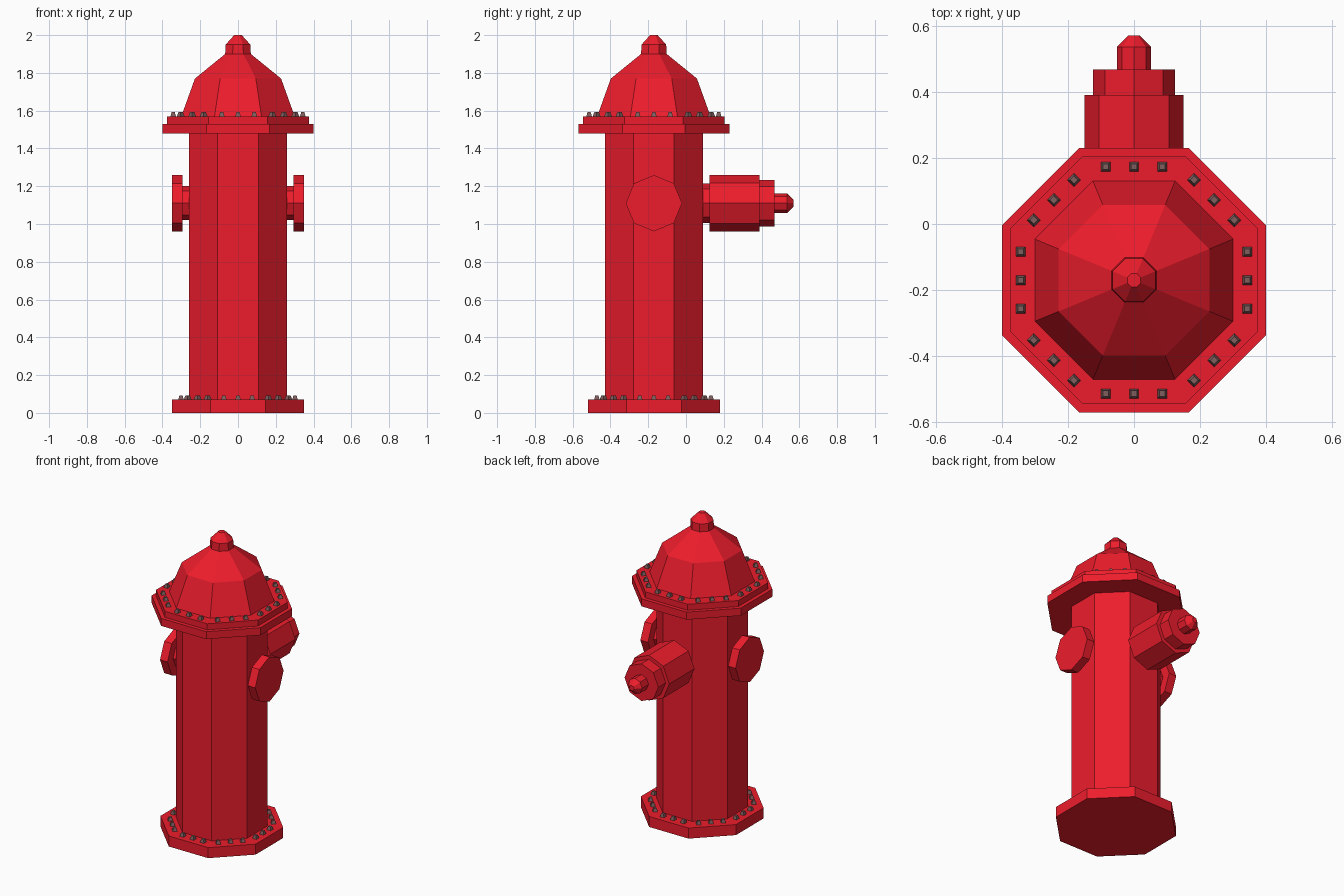
import bpy, bmesh, math
from mathutils import Matrix, Vector

if "Cube" in bpy.data.objects:
    bpy.data.objects.remove(bpy.data.objects["Cube"])

AXIS_Y = -0.17      # hydrant's vertical axis
PORT_Z = 1.11       # height of the outlets
COS = math.cos(math.pi / 8)


def material(name, color):
    m = bpy.data.materials.new(name)
    m.diffuse_color = (*color, 1)
    m.use_nodes = True
    m.node_tree.nodes["Principled BSDF"].inputs["Base Color"].default_value = m.diffuse_color
    return m


RED = material("red_paint", (0.85, 0.012, 0.025))
BOLT = material("bolt_metal", (0.22, 0.11, 0.11))


def add_object(name, bm, mat):
    bmesh.ops.recalc_face_normals(bm, faces=bm.faces)
    me = bpy.data.meshes.new(name)
    bm.to_mesh(me)
    bm.free()
    me.materials.append(mat)
    ob = bpy.data.objects.new(name, me)
    bpy.context.collection.objects.link(ob)
    return ob


def lathe(name, profile, matrix, phase=0.0, sides=8):
    """Faceted turned part: profile is (radius, height) rings, capped at both ends."""
    bm = bmesh.new()
    rings = []
    for r, h in profile:
        rings.append([bm.verts.new(matrix @ Vector((
            r * math.cos(phase + 2 * math.pi * i / sides),
            r * math.sin(phase + 2 * math.pi * i / sides), h))) for i in range(sides)])
    for a, b in zip(rings, rings[1:]):
        for i in range(sides):
            j = (i + 1) % sides
            bm.faces.new((a[i], a[j], b[j], b[i]))
    bm.faces.new(rings[0])
    bm.faces.new(rings[-1])
    return add_object(name, bm, RED)


def bolt_ring(name, apothem, spacing, z):
    """Three small tapered square bolts along each of the eight sides."""
    bm = bmesh.new()
    for side in range(8):
        turn = Matrix.Rotation(side * math.pi / 4, 4, 'Z')
        for k in (-1, 0, 1):
            place = (Matrix.Translation((0, AXIS_Y, 0)) @ turn
                     @ Matrix.Translation((apothem, k * spacing, z + 0.01))
                     @ Matrix.Rotation(math.pi / 4, 4, 'Z'))
            bmesh.ops.create_cone(bm, cap_ends=True, segments=4, radius1=0.021,
                                  radius2=0.012, depth=0.024, matrix=place)
    return add_object(name, bm, BOLT)


# Barrel with base plate, double flange, bonnet and top nut (apothem, z)
body = [(0.35, 0), (0.35, 0.07), (0.26, 0.07), (0.26, 1.48), (0.40, 1.48),
        (0.40, 1.53), (0.375, 1.53), (0.375, 1.57), (0.30, 1.57), (0.228, 1.77),
        (0.068, 1.90), (0.065, 1.95), (0.02, 2.0)]
lathe("hydrant_body", [(a / COS, z) for a, z in body],
      Matrix.Translation((0, AXIS_Y, 0)), math.pi / 8)

# Side outlet caps, left and right
cap = [(0.09, 0.24), (0.09, 0.295), (0.149, 0.295), (0.149, 0.35)]
for name, s in (("left_cap", -1), ("right_cap", 1)):
    lathe(name, cap, Matrix.Translation((0, AXIS_Y, PORT_Z))
          @ Matrix.Rotation(s * math.pi / 2, 4, 'Y'))

# Large rear outlet with stepped cap and nut (radius, y)
outlet = [(0.105, 0.07), (0.105, 0.125), (0.15, 0.125), (0.15, 0.39), (0.124, 0.39),
          (0.124, 0.468), (0.052, 0.468), (0.052, 0.535), (0.018, 0.57)]
lathe("rear_outlet", outlet, Matrix.Translation((0, 0, PORT_Z))
      @ Matrix.Rotation(-math.pi / 2, 4, 'X'))

# Bolts on the flange and base plate
bolt_ring("flange_bolts", 0.343, 0.086, 1.57)
bolt_ring("base_bolts", 0.302, 0.075, 0.07)
